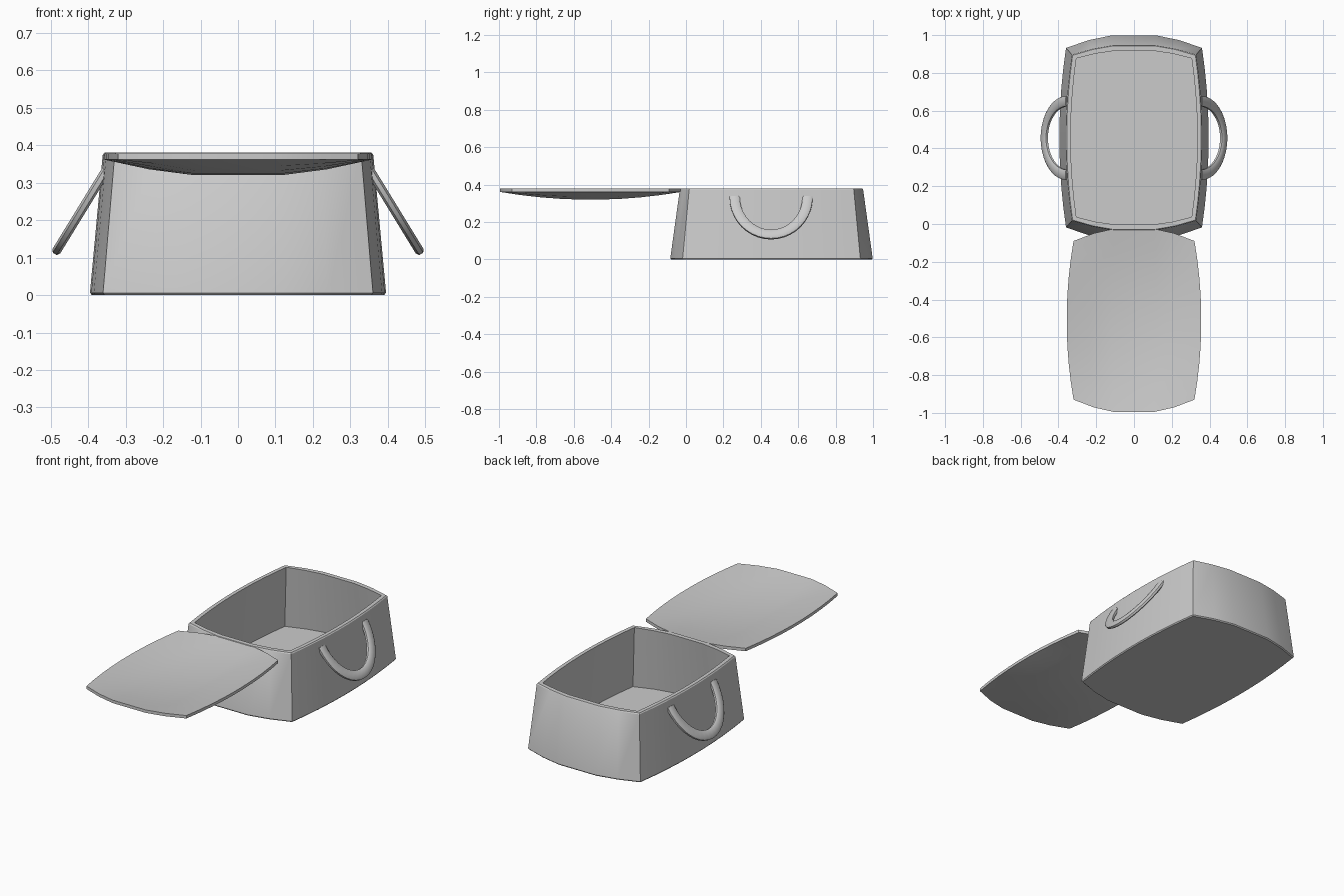
import bpy, bmesh, math
from mathutils import Vector

if "Cube" in bpy.data.objects:
    bpy.data.objects.remove(bpy.data.objects["Cube"])

US = [-1, -2/3, -1/3, 1/3, 2/3, 1]          # stations across the short ends
VS = [-1 + 2 * i / 9 for i in range(10)]    # stations along the long sides


def bulge(t, t0):
    return (1 - t * t) / (1 - t0 * t0)


def bu(u):
    return bulge(u, 1 / 3)


def bv(v):
    return bulge(v, 1 / 9)


def finish(name, bm, angle=30):
    bmesh.ops.recalc_face_normals(bm, faces=bm.faces)
    me = bpy.data.meshes.new(name)
    bm.to_mesh(me)
    bm.free()
    ob = bpy.data.objects.new(name, me)
    bpy.context.collection.objects.link(ob)
    bpy.ops.object.select_all(action='DESELECT')
    ob.select_set(True)
    bpy.context.view_layer.objects.active = ob
    bpy.ops.object.shade_smooth_by_angle(angle=math.radians(angle))
    return ob


def outline(hx, bx, hy, by, cy, z):
    """Bowed rectangle: corner half sizes hx, hy plus side bulges bx, by."""
    front = [(u * hx, -hy - by * bu(u)) for u in US[:-1]]
    right = [(hx + bx * bv(v), v * hy) for v in VS[:-1]]
    half = front + right
    return [(x, y + cy, z) for x, y in half + [(-x, -y) for x, y in half]]


def bridge(bm, a, b):
    n = len(a)
    for i in range(n):
        bm.faces.new((a[i], a[(i + 1) % n], b[(i + 1) % n], b[i]))


# Basket: tapered bowed walls, flat rim, hollow inside
bm = bmesh.new()
CY = 0.457
specs = [(0.356, 0.034, 0.470, 0.066, CY, 0.0),
         (0.360, 0.035, 0.475, 0.066, CY, 0.006),
         (0.329, 0.032, 0.440, 0.050, CY, 0.374),
         (0.325, 0.031, 0.436, 0.050, CY, 0.380),
         (0.305, 0.030, 0.420, 0.040, CY, 0.380),
         (0.335, 0.033, 0.450, 0.060, CY, 0.018)]
rings = [[bm.verts.new(p) for p in outline(*s)] for s in specs]
for a, b in zip(rings, rings[1:]):
    bridge(bm, a, b)
bm.faces.new(rings[0])
bm.faces.new(rings[-1])
finish("basket", bm)

# Lid: thin dished panel lying open in front of the basket
bm = bmesh.new()


def lid_layer(dz):
    return [[bm.verts.new(((0.32 + 0.036 * bv(v)) * u,
                           -0.51 + v * (0.42 + 0.065 * bu(u)),
                           dz - 0.041 * bu(u) * bv(v)))
             for u in US] for v in VS]


low, high = lid_layer(0.361), lid_layer(0.378)
for g in (low, high):
    for r, s in zip(g, g[1:]):
        for i in range(len(US) - 1):
            bm.faces.new((r[i], r[i + 1], s[i + 1], s[i]))


def border(g):
    return g[0][:-1] + [r[-1] for r in g[:-1]] + g[-1][:0:-1] + [r[0] for r in g[:0:-1]]


bridge(bm, border(low), border(high))
finish("lid", bm)

# Handles: flattened tube swept along a tilted half ellipse on each side
SECTION = [(0.027, -0.006), (0.027, 0.006), (0.018, 0.012), (-0.018, 0.012),
           (-0.027, 0.006), (-0.027, -0.006), (-0.018, -0.012), (0.018, -0.012)]
for side, name in ((1, "right_handle"), (-1, "left_handle")):
    bm = bmesh.new()
    down = Vector((0.523 * side, 0, -0.852))
    along = Vector((0, 1, 0))
    normal = Vector((0.852 * side, 0, 0.523))
    origin = Vector((0.352 * side, 0.455, 0.333))
    loops = []
    for i in range(21):
        a = math.pi * i / 20
        centre = origin - along * 0.195 * math.cos(a) + down * 0.235 * math.sin(a)
        out = (-along * math.cos(a) * 0.235 + down * math.sin(a) * 0.195).normalized()
        loops.append([bm.verts.new(centre + out * w + normal * t) for w, t in SECTION])
    for a, b in zip(loops, loops[1:]):
        bridge(bm, a, b)
    bm.faces.new(loops[0])
    bm.faces.new(loops[-1])
    finish(name, bm, 50)
